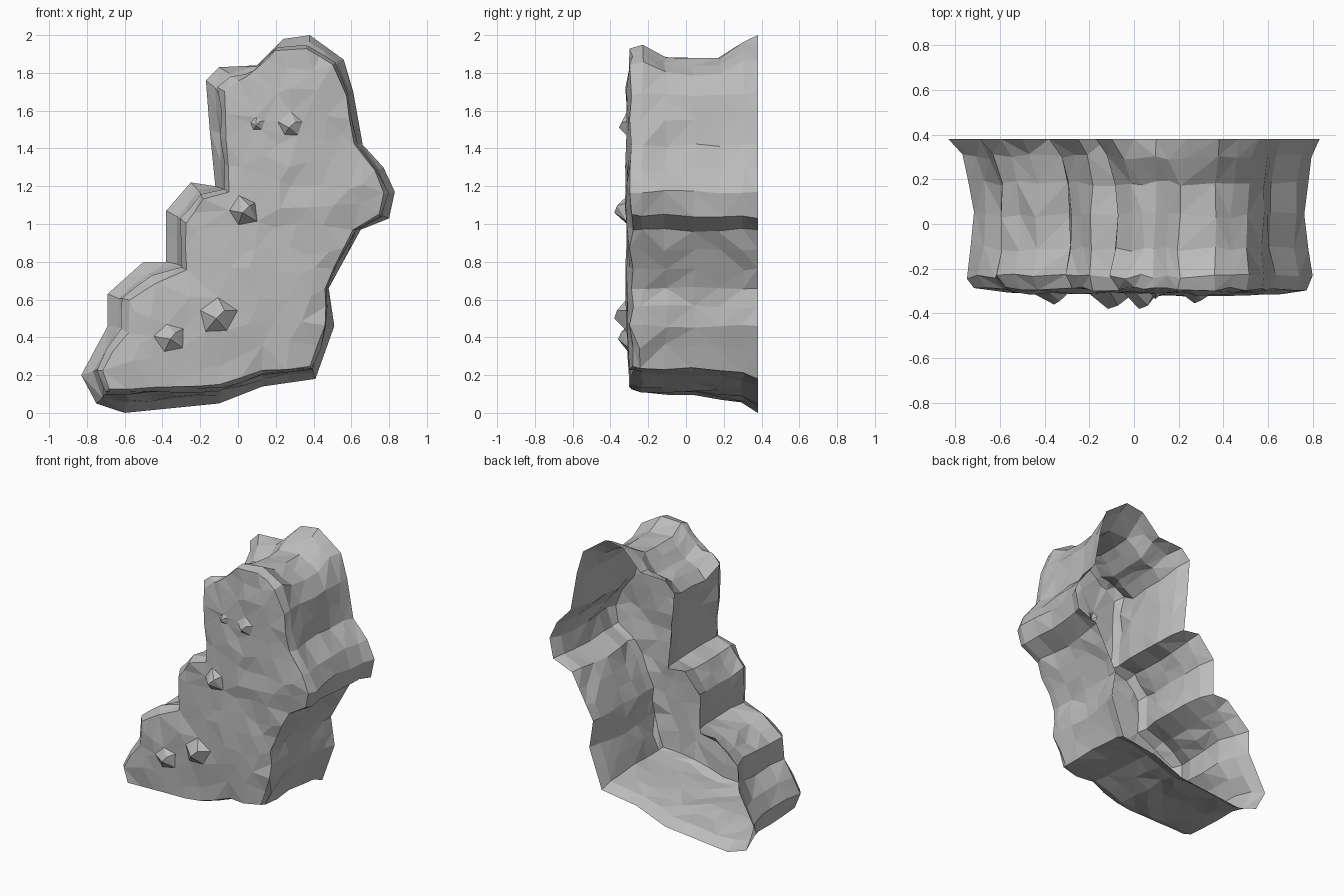
import bpy, bmesh, math, random
from mathutils import Vector
from mathutils.geometry import delaunay_2d_cdt

if "Cube" in bpy.data.objects:
    bpy.data.objects.remove(bpy.data.objects["Cube"])

random.seed(11)

# Outline pairs: (x, z) on the open back rim -> (x, z) on the front face edge
OUTLINE = [
    (-.60, .00, -.58, .13), (-.75, .05, -.68, .12), (-.83, .20, -.72, .23),
    (-.76, .33, -.66, .33), (-.69, .46, -.58, .43), (-.69, .63, -.58, .60),
    (-.50, .80, -.43, .69), (-.38, .80, -.27, .76), (-.38, 1.07, -.28, 1.0),
    (-.25, 1.22, -.18, 1.13), (-.12, 1.20, -.05, 1.17), (-.15, 1.5, -.06, 1.45),
    (-.17, 1.76, -.07, 1.70), (-.10, 1.83, .00, 1.76), (.10, 1.84, .09, 1.81),
    (.24, 1.98, .20, 1.92), (.38, 2.0, .36, 1.93), (.56, 1.87, .50, 1.84),
    (.61, 1.70, .57, 1.68), (.66, 1.42, .61, 1.42), (.77, 1.30, .72, 1.28),
    (.83, 1.17, .77, 1.17), (.80, 1.03, .75, 1.05), (.65, .97, .61, .97),
    (.48, .66, .46, .66), (.51, .46, .46, .46), (.41, .18, .38, .25),
    (.13, .14, .13, .22), (-.10, .05, -.10, .15),
]
# Depth stations: y, blend from back to front outline, underside blend, roughness
STATIONS = [(.38, 0, 0, 0), (.30, .5, .45, .010), (.18, .85, .6, .012),
            (.04, .95, .7, .012), (-.11, .9, .75, .012),
            (-.235, .68, .8, .010), (-.29, 1, 1, .006)]
# Jutting stones on the front: x, z, radius, tip depth
KNOBS = [(.10, 1.53, .04, -.335), (.28, 1.52, .07, -.355), (.03, 1.07, .09, -.38),
         (-.11, .51, .11, -.38), (-.36, .40, .08, -.36)]


def split_outline():
    """Add points along the longer outline edges."""
    pts = []
    for i, a in enumerate(OUTLINE):
        b = OUTLINE[(i + 1) % len(OUTLINE)]
        n = max(1, round(math.hypot(b[0] - a[0], b[1] - a[1]) / .13))
        for k in range(n):
            pts.append([a[j] + (b[j] - a[j]) * k / n for j in range(4)])
    return pts


def jit(r):
    return random.uniform(-r, r)


bm = bmesh.new()
outline = split_outline()

# Rugged side walls, stepped ledges, top and underside
rings = []
for y, t_side, t_under, r in STATIONS:
    ring = []
    for bx, bz, fx, fz in outline:
        t = t_under if bz < .19 and bx > -.8 else t_side
        x, z = bx + (fx - bx) * t, bz + (fz - bz) * t
        if z > 1.7 and -.15 < y < .25:
            z -= .05
        yj = r * 1.2 if y > -.25 else .012
        ring.append(bm.verts.new((x + jit(r), y + jit(yj), z + jit(r))))
    rings.append(ring)
for a, b in zip(rings, rings[1:]):
    for i in range(len(a)):
        j = (i + 1) % len(a)
        if random.random() < .5:
            bm.faces.new((a[i], a[j], b[j]))
            bm.faces.new((a[i], b[j], b[i]))
        else:
            bm.faces.new((a[i], a[j], b[i]))
            bm.faces.new((a[j], b[j], b[i]))

# Front face: scattered points and stones, triangulated inside the edge ring
rim = rings[-1]
flat = [Vector((v.co.x, v.co.z)) for v in rim]
depth = [v.co.y for v in rim]
n_rim = len(rim)
for kx, kz, r, tip in KNOBS:
    flat.append(Vector((kx + jit(.01), kz - .01)))
    depth.append(tip)
    flat.append(Vector((kx + r * .35, kz + r * .3)))
    depth.append(tip + .015)
    start = random.random()
    for k in range(5):
        ang = start + k * math.tau / 5
        rr = r * random.uniform(.8, 1.1)
        flat.append(Vector((kx + rr * math.cos(ang), kz + rr * math.sin(ang))))
        depth.append(-.31 + jit(.006))
for gx in range(13):
    for gz in range(16):
        p = Vector((-.75 + gx * .125 + (gz % 2) * .06 + jit(.035), .15 + gz * .118 + jit(.035)))
        d = min((p - q).length for q in flat[:n_rim])
        near_knob = any((p - Vector(k[:2])).length < k[2] + .05 for k in KNOBS)
        if d > .065 and not near_knob:
            flat.append(p)
            depth.append(-.292 - .023 * min(1, d / .2) + jit(.011))
out, _, tris, orig, _, _ = delaunay_2d_cdt(flat, [], [list(range(n_rim))], 1, 1e-5)
cap = []
for co, src in zip(out, orig):
    if src and min(src) < n_rim:
        cap.append(rim[min(src)])
    else:
        y = depth[src[0]] if src else -.3
        cap.append(bm.verts.new((co.x, y, co.y)))
for f in tris:
    vs = [cap[i] for i in f]
    if len(set(vs)) == len(vs) and not bm.faces.get(vs):
        bm.faces.new(vs)
bmesh.ops.delete(bm, geom=[v for v in bm.verts if not v.link_faces], context='VERTS')
bmesh.ops.recalc_face_normals(bm, faces=bm.faces[:])

# The rock shell object, flat shaded, open at the back
mesh = bpy.data.meshes.new("cliff_rock")
bm.to_mesh(mesh)
bm.free()
stone = bpy.data.materials.new("stone grey")
stone.diffuse_color = (.5, .5, .5, 1)
stone.use_nodes = True
stone.node_tree.nodes["Principled BSDF"].inputs["Base Color"].default_value = stone.diffuse_color
mesh.materials.append(stone)
rock = bpy.data.objects.new("cliff_rock", mesh)
bpy.context.collection.objects.link(rock)
